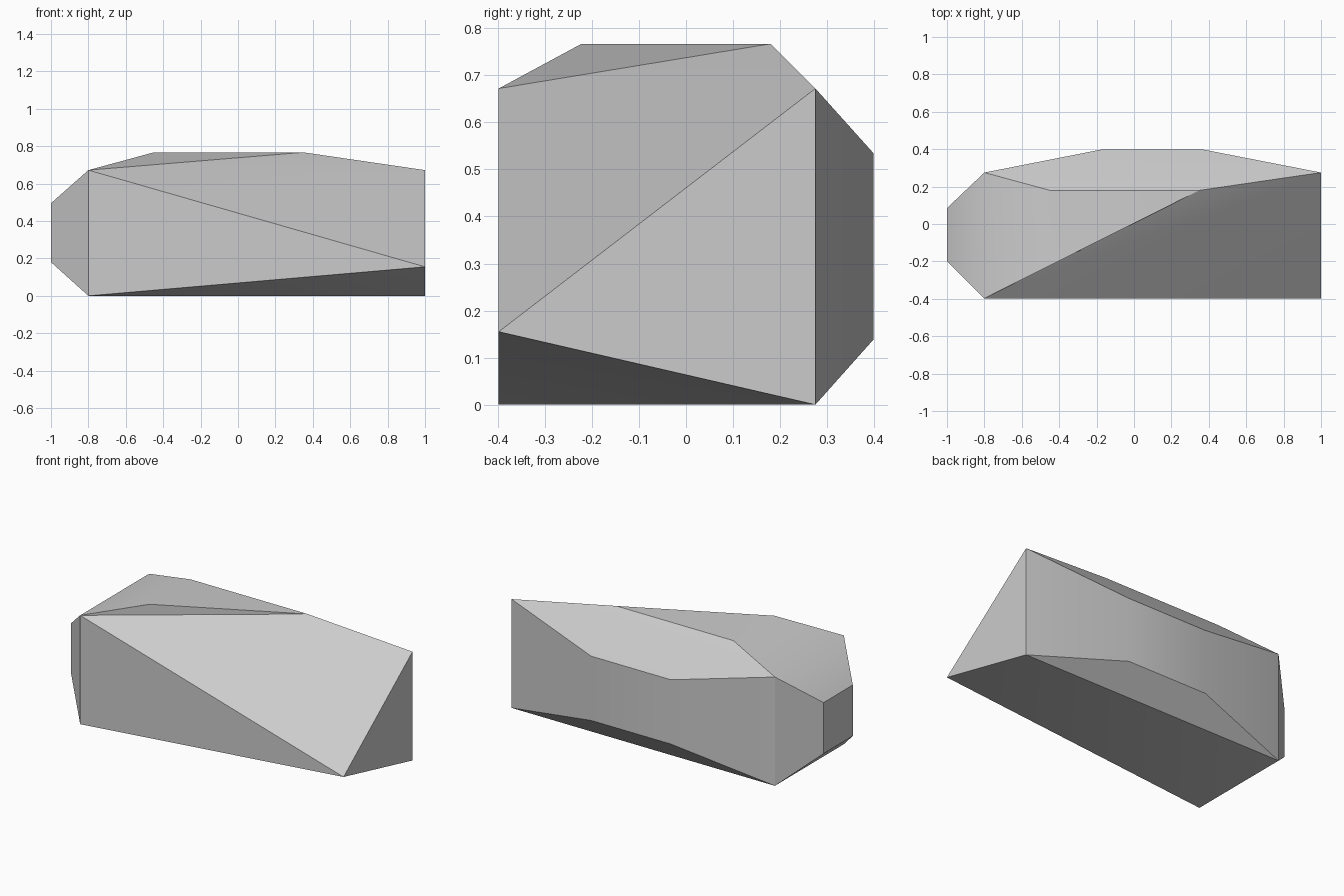
import bpy, bmesh
from math import radians

if "Cube" in bpy.data.objects:
    bpy.data.objects.remove(bpy.data.objects["Cube"])

# Main block extents; the end, back and top panels bulge out beyond it
X0, X1 = -0.8, 1.0
Y0, Y1 = -0.398, 0.275
Z1 = 0.672

bm = bmesh.new()


def points(coords):
    return [bm.verts.new(c) for c in coords]


def bulge(outer, inner_coords):
    """Raise a smaller panel out of a loop and bridge the two."""
    inner = points(inner_coords)
    bm.faces.new(inner)
    n = len(outer)
    for i in range(n):
        j = (i + 1) % n
        bm.faces.new((outer[i], inner[i], inner[j]))
        bm.faces.new((outer[i], inner[j], outer[j]))


# Corners of the block, with the front right corner sheared down to one point
fl0, fl1, bl0, bl1, br0, br1 = points(
    (x, y, z) for x, y in ((X0, Y0), (X0, Y1), (X1, Y1)) for z in (0, Z1))
fr = bm.verts.new((X1, Y0, 0.155))

# Flat sides: front, right, sheared slope and underside
for face in ((fl0, fr, fl1), (fr, br0, br1), (fl1, fr, br1),
             (fl0, bl0, br0), (fl0, br0, fr)):
    bm.faces.new(face)

# Bulged top, back and left end
bulge((fl1, br1, bl1),
      [(-0.45, -0.222, 0.767), (0.35, 0.18, 0.767), (-0.45, 0.18, 0.767)])
bulge((bl0, bl1, br1, br0),
      [(-0.175, 0.398, 0.138), (-0.175, 0.398, 0.535),
       (0.37, 0.398, 0.535), (0.37, 0.398, 0.138)])
bulge((fl0, fl1, bl1, bl0),
      [(-1, -0.2, 0.18), (-1, -0.2, 0.495),
       (-1, 0.085, 0.495), (-1, 0.085, 0.18)])

bmesh.ops.recalc_face_normals(bm, faces=bm.faces[:])
mesh = bpy.data.meshes.new("rock_block")
bm.to_mesh(mesh)
bm.free()

# Rock object, smooth with sharp creases kept
rock = bpy.data.objects.new("rock_block", mesh)
bpy.context.collection.objects.link(rock)
bpy.context.view_layer.objects.active = rock
rock.select_set(True)
bpy.ops.object.shade_smooth_by_angle(angle=radians(30))
